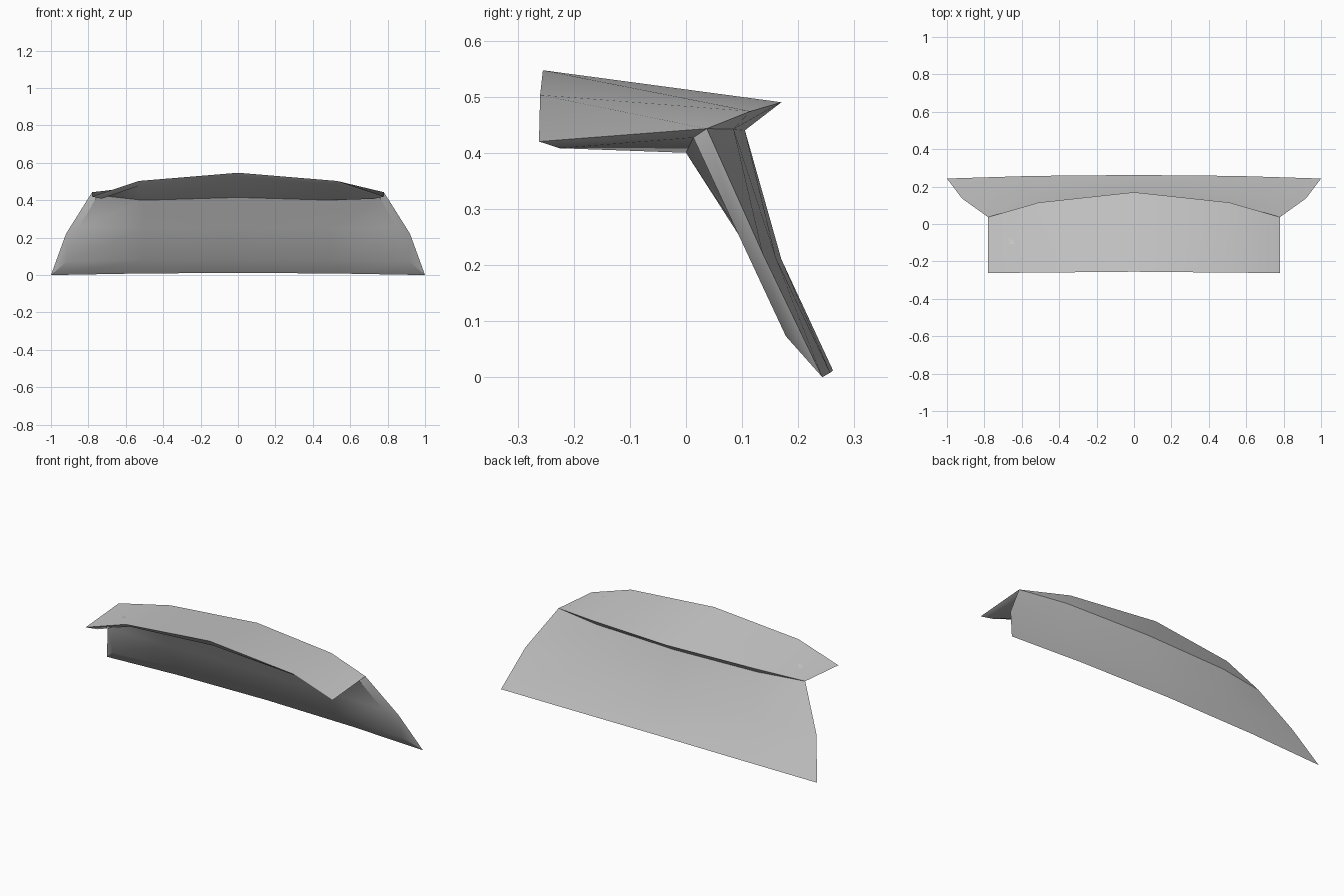
import bpy, bmesh, math

cube = bpy.data.objects.get("Cube")
if cube:
    bpy.data.objects.remove(cube, do_unlink=True)

# Section rows running round the shell: centre, shoulder and side point of each
ROWS = [
    ((0, -.255, .547), (.53, -.26, .503), (.78, -.262, .42)),    # roof front edge
    ((0, .17, .49), (.51, .115, .474), (.78, .037, .443)),       # roof rear lip
    ((0, .105, .44), (.51, .085, .442), (.78, .037, .443)),      # screen top
    ((0, .17, .21), (.55, .16, .213), (.92, .137, .22)),         # screen middle
    ((0, .262, .012), (.55, .257, .008), (1, .243, 0)),          # screen bottom
    ((0, .195, .083), (.5, .19, .08), (.915, .178, .073)),       # inner bottom
    ((0, .105, .25), (.5, .1, .25), (.85, .093, .255)),          # inner middle
    ((0, .03, .415), (.51, 0, .4), (.75, .013, .427)),           # inner corner
    ((0, -.225, .51), (.53, -.225, .477), (.73, -.225, .408)),   # roof inner front
]

paint = bpy.data.materials.new("plain grey")
paint.use_nodes = True
grey = (.6, .6, .6, 1)
paint.diffuse_color = grey
paint.node_tree.nodes["Principled BSDF"].inputs["Base Color"].default_value = grey

# Loft the rows across the full width
bm = bmesh.new()
grid = []
for centre, shoulder, side in ROWS:
    mirrored = [(-x, y, z) for x, y, z in (side, shoulder)]
    grid.append([bm.verts.new(p) for p in (*mirrored, centre, shoulder, side)])
for i, row in enumerate(grid):
    after = grid[(i + 1) % len(grid)]
    for j in range(len(row) - 1):
        bm.faces.new((row[j], row[j + 1], after[j + 1], after[j]))

# Close both side edges
for j in (0, -1):
    s = [row[j] for row in grid]
    for quad in ((0, 1, 7, 8), (2, 3, 6, 7), (3, 4, 5, 6)):
        bm.faces.new([s[k] for k in quad])

bmesh.ops.remove_doubles(bm, verts=bm.verts, dist=.0005)
bmesh.ops.recalc_face_normals(bm, faces=bm.faces)
mesh = bpy.data.meshes.new("rear_screen_and_roof")
bm.to_mesh(mesh)
bm.free()
mesh.materials.append(paint)
shell = bpy.data.objects.new("rear_screen_and_roof", mesh)
bpy.context.collection.objects.link(shell)

# Smooth panels with crisp borders
bpy.ops.object.select_all(action='DESELECT')
shell.select_set(True)
bpy.context.view_layer.objects.active = shell
bpy.ops.object.shade_smooth_by_angle(angle=math.radians(35))
